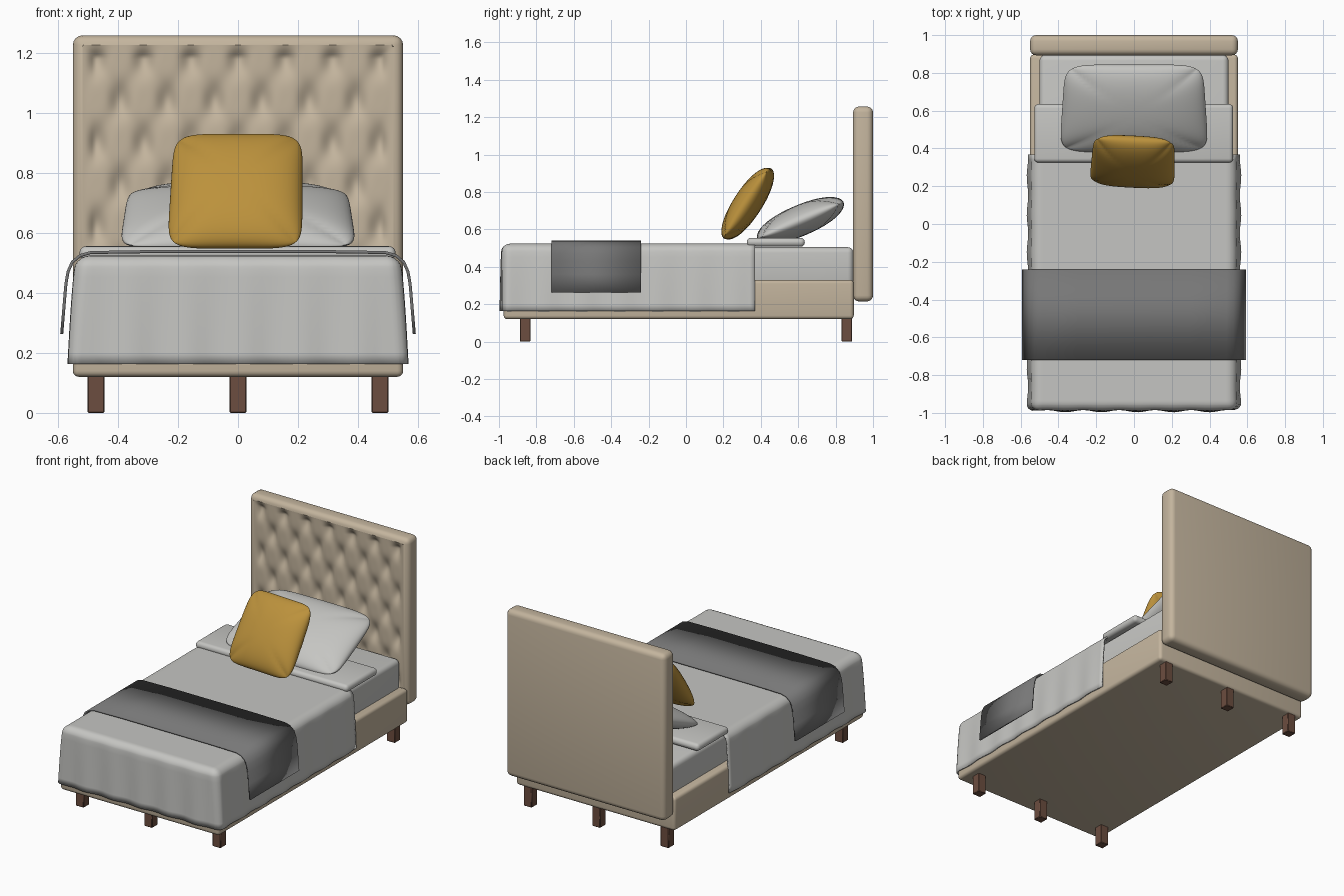
import bpy, bmesh, math
from math import sin, cos, pi, radians

if "Cube" in bpy.data.objects:
    bpy.data.objects.remove(bpy.data.objects["Cube"])


def material(name, rgb):
    m = bpy.data.materials.new(name)
    m.diffuse_color = (*rgb, 1)
    m.use_nodes = True
    m.node_tree.nodes["Principled BSDF"].inputs["Base Color"].default_value = m.diffuse_color
    return m


BEIGE = material("beige upholstery", (0.55, 0.46, 0.34))
LINEN = material("light grey linen", (0.56, 0.56, 0.54))
GREY = material("dark grey throw", (0.185, 0.185, 0.185))
GOLD = material("mustard cushion", (0.50, 0.285, 0.045))
WOOD = material("dark wood", (0.15, 0.075, 0.05))


def finish(name, bm, mat, angle=40):
    me = bpy.data.meshes.new(name)
    bm.to_mesh(me)
    bm.free()
    ob = bpy.data.objects.new(name, me)
    bpy.context.collection.objects.link(ob)
    me.materials.append(mat)
    bpy.ops.object.select_all(action='DESELECT')
    ob.select_set(True)
    bpy.context.view_layer.objects.active = ob
    bpy.ops.object.shade_smooth_by_angle(angle=radians(angle))
    return ob


def box_bm(x, y, z, r=0.0, seg=4):
    """Box between the (min, max) ranges, with all edges rounded."""
    bm = bmesh.new()
    bmesh.ops.create_cube(bm, size=1)
    for v in bm.verts:
        v.co = [lo + (c + 0.5) * (hi - lo) for c, (lo, hi) in zip(v.co, (x, y, z))]
    if r:
        bmesh.ops.bevel(bm, geom=bm.edges[:], offset=r, segments=seg,
                        profile=0.5, affect='EDGES')
    return bm


def box(name, x, y, z, mat, r=0.0, seg=4):
    return finish(name, box_bm(x, y, z, r, seg), mat)


def solidify(ob, t, offset=-1):
    mod = ob.modifiers.new("thickness", 'SOLIDIFY')
    mod.thickness, mod.offset = t, offset


def pillow(name, w, h, t, taper, loc, rot, mat):
    """Two bulged sheets joined along a rounded-square seam."""
    bm = bmesh.new()
    for side in (1, -1):
        grid = bmesh.ops.create_grid(bm, x_segments=32, y_segments=32, size=1)["verts"]
        for v in grid:
            u, s = sin(v.co.x * pi / 2), sin(v.co.y * pi / 2)
            m = max(abs(u), abs(s))
            n = (abs(u) ** 7 + abs(s) ** 7) ** (1 / 7)
            k = m / n if n > 1e-6 else 1
            bulge = max(0, (1 - abs(u) ** 2.6) * (1 - abs(s) ** 2.2)) ** 0.5
            v.co = (u * k * w / 2 * (1 - taper * s), s * k * h / 2, side * bulge * t / 2)
    bmesh.ops.remove_doubles(bm, verts=bm.verts[:], dist=0.0004)
    bmesh.ops.recalc_face_normals(bm, faces=bm.faces[:])
    ob = finish(name, bm, mat, 80)
    ob.location = loc
    ob.rotation_euler = rot


# Legs
for row, y in (("front", -0.86), ("back", 0.86)):
    for col, x in (("left", -0.473), ("middle", 0), ("right", 0.473)):
        box(f"{row}_{col}_leg", (x - 0.028, x + 0.028), (y - 0.028, y + 0.028),
            (0, 0.13), WOOD, 0.003, 1)

# Upholstered base and mattress
box("bed_base", (-0.55, 0.55), (-0.975, 0.897), (0.12, 0.33), BEIGE, 0.02)
box("mattress", (-0.5, 0.5), (-0.96, 0.895), (0.3, 0.505), LINEN, 0.03)

# Headboard: rounded slab whose front face is replaced by a tufted panel
R, Z0, Z1, YF = 0.032, 0.215, 1.257, 0.893
bm = box_bm((-0.55, 0.55), (YF, 1.0), (Z0, Z1), R)
front = max((f for f in bm.faces if f.normal.y < -0.9), key=lambda f: f.calc_area())
bmesh.ops.delete(bm, geom=[front], context='FACES_ONLY')
panel = bmesh.ops.create_grid(bm, x_segments=130, y_segments=124, size=1)["verts"]
for v in panel:
    x = v.co.x * (0.55 - R)
    z = (Z0 + Z1) / 2 + v.co.y * ((Z1 - Z0) / 2 - R)
    edge = min(0.55 - R - abs(x), z - Z0 - R, Z1 - R - z)
    fade = min(1, max(0, edge) / 0.04)
    tuft = (1 + cos(pi * x / 0.0785) * cos(pi * (z - 1.18) / 0.14)) / 2
    v.co = (x, YF + 0.026 * fade * tuft ** 2.5, z)
bmesh.ops.remove_doubles(bm, verts=bm.verts[:], dist=0.0005)
bmesh.ops.recalc_face_normals(bm, faces=bm.faces[:])
finish("headboard", bm, BEIGE, 50)

# Duvet: open box draped over the mattress, sliced so its skirt can ripple
TOP, HEM, FRONT, BACK = 0.524, 0.163, -0.986, 0.368
bm = box_bm((-0.537, 0.537), (FRONT, BACK), (HEM, TOP))
bmesh.ops.delete(bm, geom=[f for f in bm.faces if f.normal.z < -0.9 or f.normal.y > 0.9],
                 context='FACES')
bmesh.ops.bevel(bm, geom=[e for e in bm.edges if len(e.link_faces) == 2],
                offset=0.045, segments=5, profile=0.5, affect='EDGES')
for axis, lo, hi, n in ((0, -0.537, 0.537, 40), (1, FRONT, BACK, 50), (2, HEM, TOP, 10)):
    normal = [1 if i == axis else 0 for i in range(3)]
    for i in range(1, n):
        point = [(lo + (hi - lo) * i / n) * c for c in normal]
        bmesh.ops.bisect_plane(bm, geom=bm.verts[:] + bm.edges[:] + bm.faces[:],
                               plane_co=point, plane_no=normal)
for v in bm.verts:
    x, y, z = v.co
    t = max(0, (TOP - z) / (TOP - HEM)) ** 0.6
    if abs(x) > 0.49:
        v.co.x += math.copysign(t * (0.027 + 0.004 * sin(31 * y)), x)
    if y < FRONT + 0.046:
        v.co.y -= t * (0.005 + 0.006 * sin(33 * x + 1))
solidify(finish("duvet", bm, LINEN, 60), 0.01)

# Throw: strip bent over the foot of the bed
half = [(0.0, 0.537), (0.3, 0.537), (0.49, 0.534), (0.525, 0.524), (0.552, 0.502),
        (0.566, 0.47), (0.573, 0.43), (0.579, 0.36), (0.587, 0.263)]
path = [(-x, z) for x, z in reversed(half[1:])] + half
bm = bmesh.new()
rows = [[bm.verts.new((x, y, z)) for x, z in path] for y in (-0.72, -0.24)]
for i in range(len(path) - 1):
    bm.faces.new((rows[0][i], rows[0][i + 1], rows[1][i + 1], rows[1][i]))
solidify(finish("throw_blanket", bm, GREY), 0.01, 0)

# Turned-back sheet
box("folded_sheet", (-0.528, 0.525), (0.325, 0.635), (0.508, 0.555), LINEN, 0.022)

# Pillow and cushion
pillow("sleeping_pillow", 0.76, 0.50, 0.165, 0.04, (0, 0.612, 0.648),
       (radians(23), 0, 0), LINEN)
pillow("square_cushion", 0.44, 0.445, 0.15, 0.025, (-0.005, 0.33, 0.738),
       (radians(57), 0, radians(-3)), GOLD)
